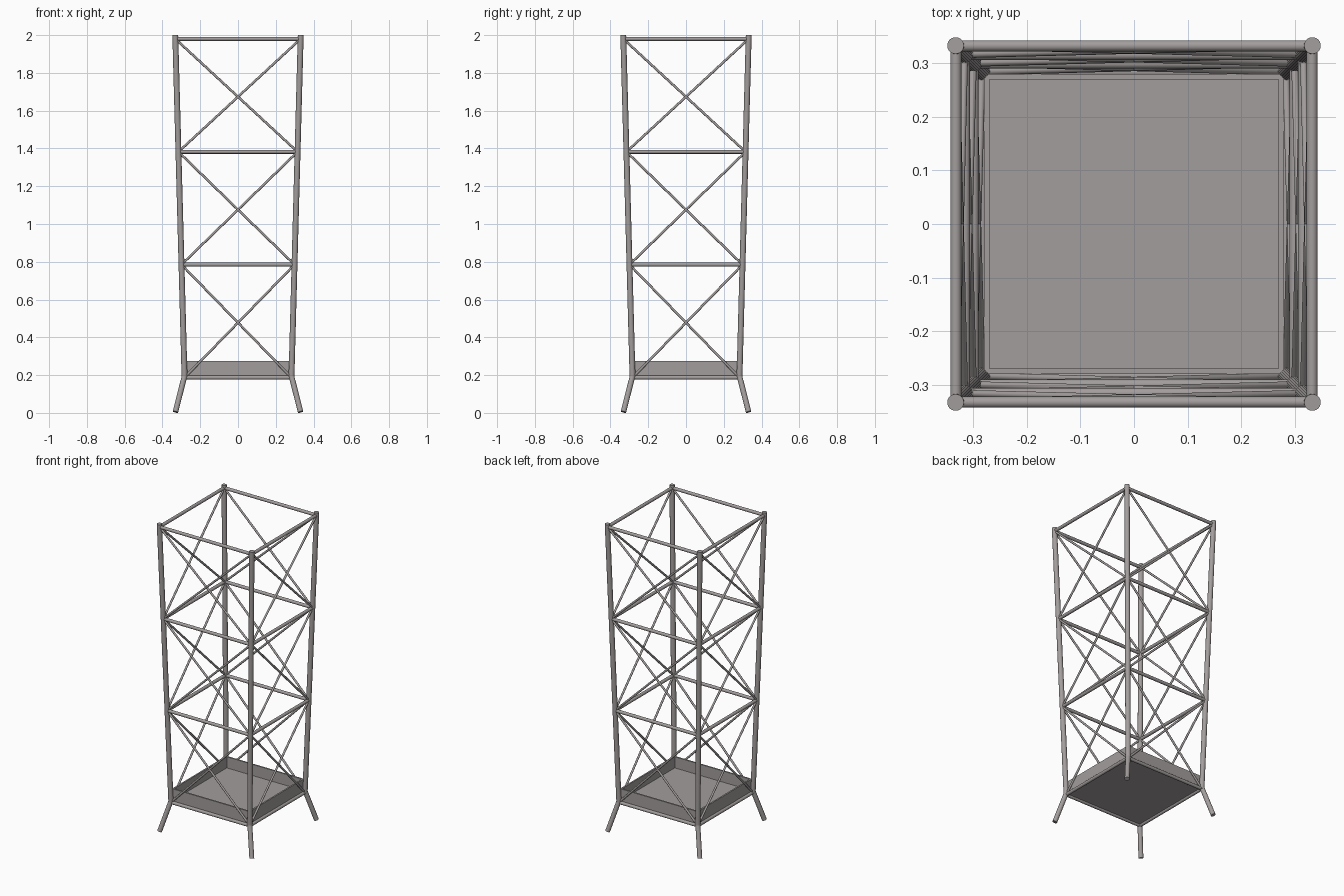
import bpy, bmesh, math
from mathutils import Vector, Matrix

if "Cube" in bpy.data.objects:
    bpy.data.objects.remove(bpy.data.objects["Cube"])

metal = bpy.data.materials.new("warm grey metal")
metal.diffuse_color = (0.37, 0.34, 0.34, 1)
metal.use_nodes = True
metal.node_tree.nodes["Principled BSDF"].inputs["Base Color"].default_value = metal.diffuse_color

TOP, JOINT = 2.0, 0.187
LEVELS = [0.187, 0.785, 1.382, 1.98]
CORNERS = [(-1, -1), (1, -1), (1, 1), (-1, 1)]


def half(z):
    # half width of the tapering frame at height z
    return 0.283 + (0.332 - 0.283) * (z - JOINT) / (TOP - JOINT)


def corner(i, z):
    sx, sy = CORNERS[i % 4]
    return Vector((sx * half(z), sy * half(z), z))


def finish(bm, name, smooth=True):
    me = bpy.data.meshes.new(name)
    bm.to_mesh(me)
    bm.free()
    me.materials.append(metal)
    ob = bpy.data.objects.new(name, me)
    bpy.context.collection.objects.link(ob)
    if smooth:
        bpy.ops.object.select_all(action='DESELECT')
        ob.select_set(True)
        bpy.context.view_layer.objects.active = ob
        bpy.ops.object.shade_smooth_by_angle(angle=math.radians(40))
    return ob


def rods(name, pairs, r, sides=20):
    # round rods between pairs of points
    bm = bmesh.new()
    for a, b in pairs:
        d = b - a
        m = Matrix.Translation((a + b) / 2) @ d.to_track_quat('Z', 'Y').to_matrix().to_4x4()
        bmesh.ops.create_cone(bm, cap_ends=True, segments=sides, radius1=r, radius2=r,
                              depth=d.length, matrix=m)
    return finish(bm, name)


# corner posts and splayed feet
rods("corner_posts", [(corner(i, JOINT - 0.005), corner(i, TOP)) for i in range(4)], 0.0155, 24)
rods("splayed_feet", [(Vector((sx * 0.331, sy * 0.331, 0.005)), corner(i, JOINT + 0.008))
                      for i, (sx, sy) in enumerate(CORNERS)], 0.0145, 24)

# horizontal rails on every level
rods("rails", [(corner(i, z), corner(i + 1, z)) for z in LEVELS for i in range(4)], 0.0103)

# crossed braces in every bay
braces = []
for lo, hi in zip(LEVELS, LEVELS[1:]):
    for i in range(4):
        braces += [(corner(i, lo), corner(i + 1, hi)), (corner(i + 1, lo), corner(i, hi))]
rods("cross_braces", braces, 0.0065, 16)

# open tray: a box with an inset, lowered floor
bm = bmesh.new()
bmesh.ops.create_cube(bm, size=1, matrix=Matrix.Translation((0, 0, 0.2315))
                      @ Matrix.Diagonal((0.558, 0.558, 0.087, 1)))
lid = [f for f in bm.faces if f.normal.z > 0.9]
bmesh.ops.inset_region(bm, faces=lid, thickness=0.014)
floor = bmesh.ops.extrude_face_region(bm, geom=lid)["geom"]
bmesh.ops.delete(bm, geom=lid, context='FACES')
for v in floor:
    if isinstance(v, bmesh.types.BMVert):
        v.co.z = 0.203
bmesh.ops.recalc_face_normals(bm, faces=bm.faces)
finish(bm, "tray", smooth=False)
